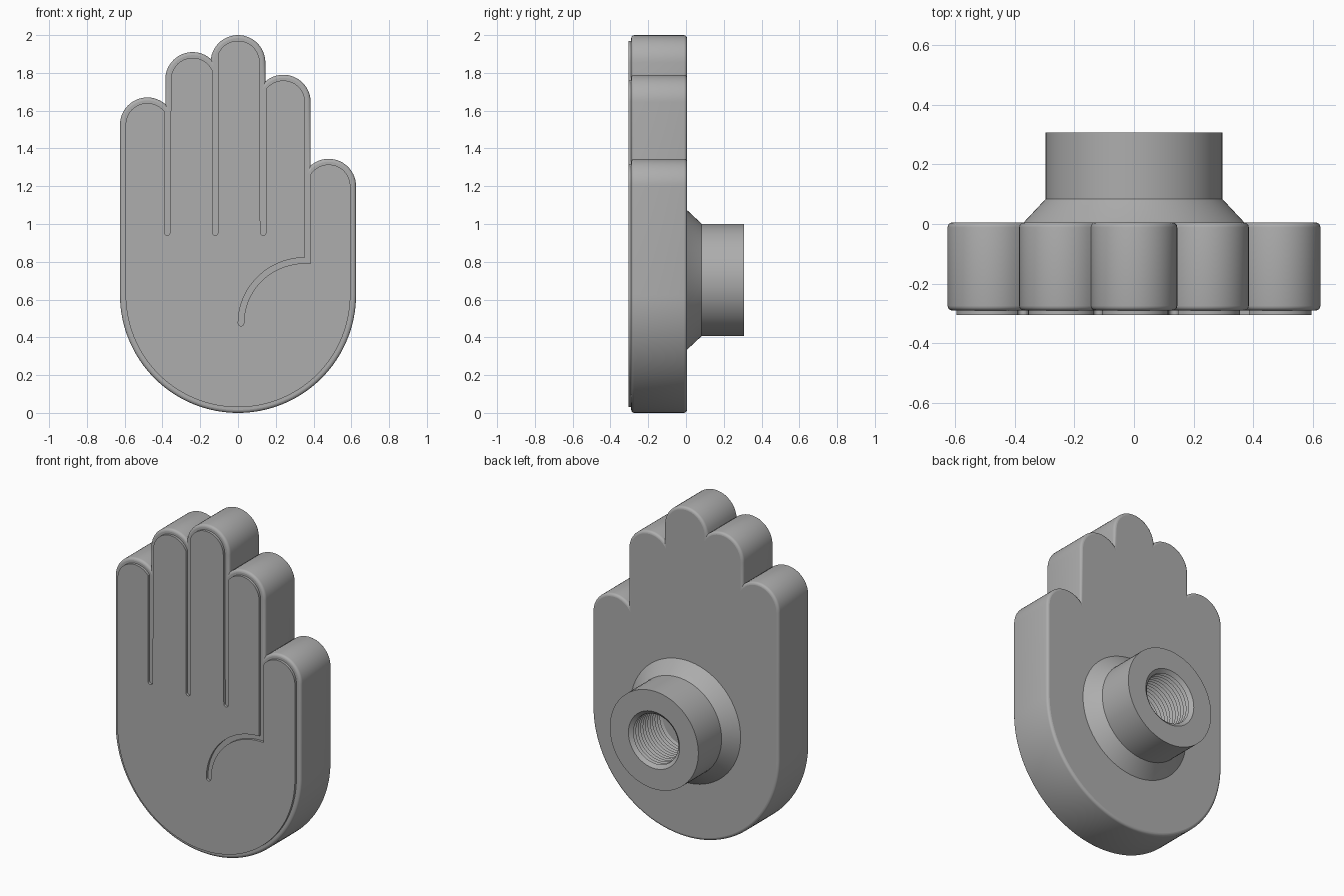
import bpy, bmesh
from math import sin, cos, pi, acos, radians, sqrt
from mathutils import Vector
from mathutils.geometry import intersect_sphere_sphere_2d

cube = bpy.data.objects.get("Cube")
if cube:
    bpy.data.objects.remove(cube, do_unlink=True)

grey = bpy.data.materials.new("plain grey")
grey.use_nodes = True
COLOUR = (0.42, 0.42, 0.42, 1)
grey.diffuse_color = COLOUR
grey.node_tree.nodes["Principled BSDF"].inputs["Base Color"].default_value = COLOUR

PALM_R, FINGER_R = 0.625, 0.145
# fingertip heights, thumb to little finger
TIPS = [1.345, 1.79, 2.0, 1.91, 1.67]
CENTRES = [Vector((0.48 - 0.24 * i, tip - FINGER_R)) for i, tip in enumerate(TIPS)]


def arc(cx, cz, rx, rz, a0, a1, n):
    """Points on an elliptical arc from angle a0 to a1."""
    angles = [a0 + (a1 - a0) * i / n for i in range(n + 1)]
    return [(cx + rx * cos(a), cz + rz * sin(a)) for a in angles]


def finger_arc(centre, r, right, left):
    """Rounded fingertip clipped to an x range."""
    a0, a1 = [acos(max(-1, min(1, (x - centre.x) / r))) for x in (right, left)]
    return arc(centre.x, centre.y, r, r, a0, a1, 20)


def palm_arc(inset):
    r = PALM_R - inset
    return arc(0, PALM_R, r, r, pi, 2 * pi, 64)


def hand_outline(inset):
    """Silhouette of the hand, offset inwards."""
    r = FINGER_R - inset
    spans = [[c.x + r, c.x - r] for c in CENTRES]
    for i in range(len(CENTRES) - 1):
        a, b = CENTRES[i], CENTRES[i + 1]
        hits = [p for p in intersect_sphere_sphere_2d(a, r, b, r) if p]
        top = max(hits, key=lambda p: p.y) if hits else None
        if top and top.y > max(a.y, b.y):
            spans[i][1] = spans[i + 1][0] = top.x
        elif a.y > b.y:
            spans[i + 1][0] = a.x - r
        else:
            spans[i][1] = b.x + r
    points = palm_arc(inset)
    for centre, (right, left) in zip(CENTRES, spans):
        points += finger_arc(centre, r, right, left)
    return points


def finger_slot(x, w):
    """Rounded bottom of a straight groove, walked right to left."""
    return arc(x, 0.955, w, w, 0, -pi, 8)


def thumb_slot(w):
    """Groove that curves from the thumb into the palm."""
    cx, cz, rx, rz = 0.355, 0.475, 0.339, 0.332
    return ([(0.385, cz + rz - w)]
            + arc(cx, cz, rx - w, rz - w, pi / 2, pi, 24)
            + arc(cx - rx, cz, w, w, 0, -pi, 8)
            + arc(cx, cz, rx + w, rz + w, pi, pi / 2, 24))


def plate_outline():
    """Raised front face with grooves between the fingers."""
    inset, w = 0.03, 0.015
    r = FINGER_R - inset
    grooves = [0.37, 0.133, -0.121, -0.375]
    points = palm_arc(inset)
    for i, c in enumerate(CENTRES):
        right = grooves[i - 1] - w if i else c.x + r
        left = grooves[i] + w if i < len(grooves) else c.x - r
        points += finger_arc(c, r, right, left)
        if i == 0:
            points += thumb_slot(w)
        elif i < len(grooves):
            points += finger_slot(grooves[i], w)
    return points


def finish(name, bm):
    bmesh.ops.remove_doubles(bm, verts=bm.verts, dist=1e-5)
    bmesh.ops.recalc_face_normals(bm, faces=bm.faces)
    mesh = bpy.data.meshes.new(name)
    bm.to_mesh(mesh)
    bm.free()
    mesh.materials.append(grey)
    obj = bpy.data.objects.new(name, mesh)
    bpy.context.collection.objects.link(obj)
    bpy.ops.object.select_all(action='DESELECT')
    obj.select_set(True)
    bpy.context.view_layer.objects.active = obj
    bpy.ops.object.shade_smooth_by_angle(angle=radians(32))
    for face in mesh.polygons:
        if len(face.vertices) > 4:
            face.use_smooth = False
    return obj


def bridge(bm, rings):
    for a, b in zip(rings, rings[1:]):
        for i in range(len(a)):
            j = (i + 1) % len(a)
            bm.faces.new((a[i], a[j], b[j], b[i]))


def loft(name, layers):
    """Skin a stack of (outline, y) layers and cap both ends."""
    bm = bmesh.new()
    rings = [[bm.verts.new((x, y, z)) for x, z in pts] for pts, y in layers]
    bridge(bm, rings)
    bm.faces.new(rings[0])
    bm.faces.new(rings[-1])
    return finish(name, bm)


def lathe(name, profile, centre_z, n=72):
    """Revolve (radius, y) points about a front-to-back axis."""
    bm = bmesh.new()
    rings = [[bm.verts.new((r * cos(2 * pi * i / n), y, centre_z + r * sin(2 * pi * i / n)))
              for i in range(n)] for r, y in profile]
    bridge(bm, rings)
    bm.faces.new(rings[-1])
    return finish(name, bm)


# Hand body with rounded front and back rims
FRONT, BACK, ROUND = -0.29, 0.005, 0.016
steps = [i * pi / 8 for i in range(5)]
rim = [(ROUND * (1 - sin(a)), ROUND * (1 - cos(a))) for a in steps]
layers = [(hand_outline(d), FRONT + y) for d, y in rim]
layers += [(hand_outline(d), BACK - y) for d, y in reversed(rim)]
loft("hand_body", layers)

# Raised grooved face
face_points = plate_outline()
loft("palm_face", [(face_points, -0.28), (face_points, -0.305)])

# Flared mounting boss with a threaded hole
BOSS_END, PITCH, TURNS = 0.306, 0.023, 12
boss = [(0.375, BACK - 0.004), (0.37, BACK), (0.297, 0.083), (0.297, BOSS_END),
        (0.172, BOSS_END), (0.15, BOSS_END - 0.018)]
for t in range(TURNS):
    y = BOSS_END - 0.018 - t * PITCH
    boss += [(0.168, y - PITCH / 2), (0.15, y - PITCH)]
lathe("threaded_boss", boss, 0.704)
